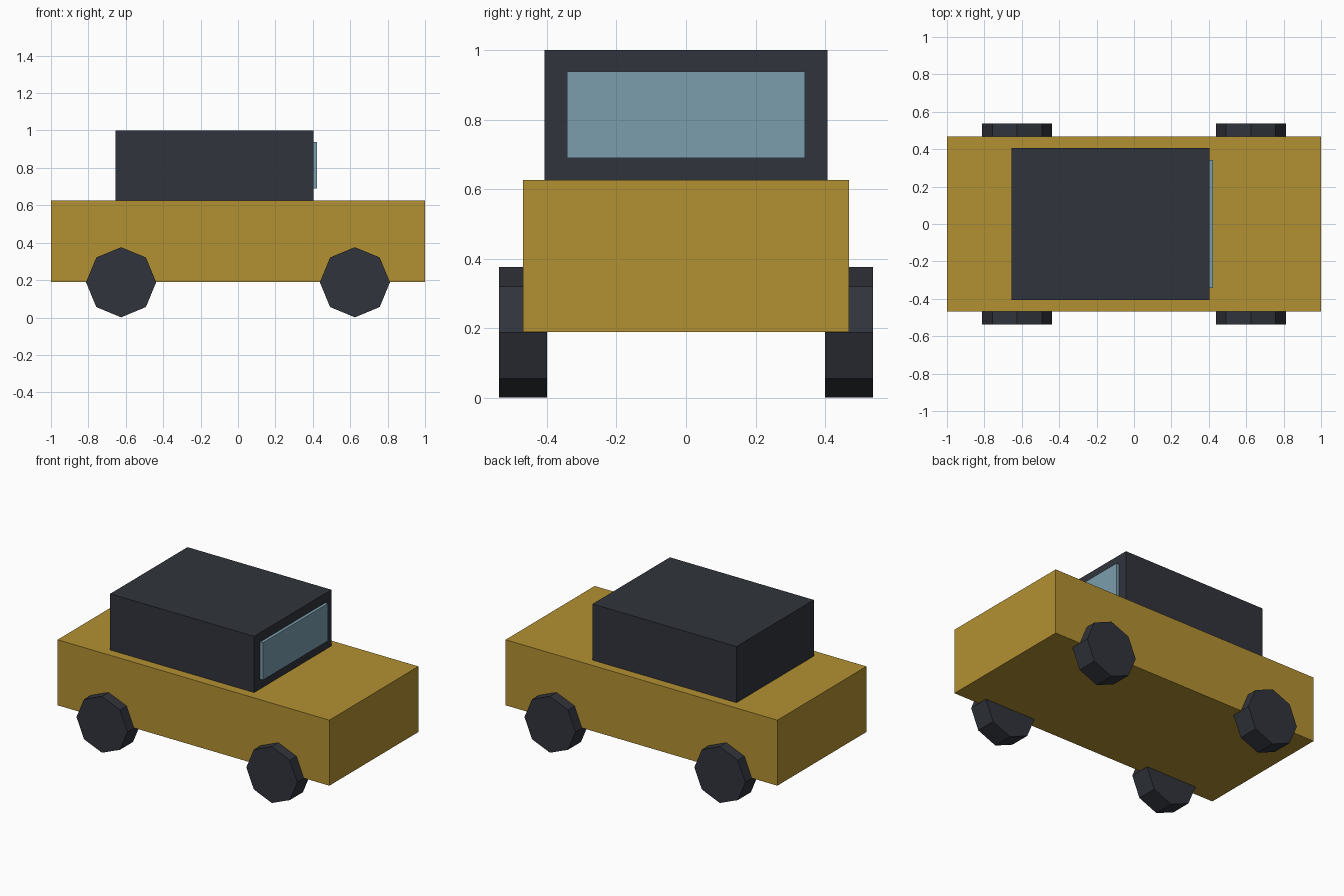
import bpy
import math

if "Cube" in bpy.data.objects:
    bpy.data.objects.remove(bpy.data.objects["Cube"])


def material(name, color):
    m = bpy.data.materials.new(name)
    m.diffuse_color = (*color, 1)
    m.use_nodes = True
    m.node_tree.nodes["Principled BSDF"].inputs["Base Color"].default_value = m.diffuse_color
    return m


ochre = material("ochre paint", (0.45, 0.28, 0.032))
dark = material("dark", (0.03, 0.034, 0.044))
glass = material("glass", (0.2, 0.34, 0.42))


def box(name, x, y, z, mat):
    """Box from (min, max) ranges on each axis."""
    ranges = (x, y, z)
    bpy.ops.mesh.primitive_cube_add(size=1, location=[(a + b) / 2 for a, b in ranges])
    ob = bpy.context.object
    ob.name = name
    ob.scale = [b - a for a, b in ranges]
    bpy.ops.object.transform_apply(location=False, rotation=False, scale=True)
    ob.data.materials.append(mat)


# Body, cabin and windscreen
box("body", (-1, 1), (-0.468, 0.468), (0.19, 0.626), ochre)
box("cabin", (-0.656, 0.403), (-0.406, 0.406), (0.626, 1.0), dark)
box("windscreen", (0.383, 0.423), (-0.342, 0.342), (0.69, 0.938), glass)

# Four eight-sided wheels
for end, x in (("front", 0.625), ("rear", -0.625)):
    for side, y in (("right", -0.4685), ("left", 0.4685)):
        bpy.ops.mesh.primitive_cylinder_add(
            vertices=8, radius=0.1875, depth=0.137,
            location=(x, y, 0.1885), rotation=(math.pi / 2, 0, 0))
        wheel = bpy.context.object
        wheel.name = f"{end}_{side}_wheel"
        wheel.data.materials.append(dark)
